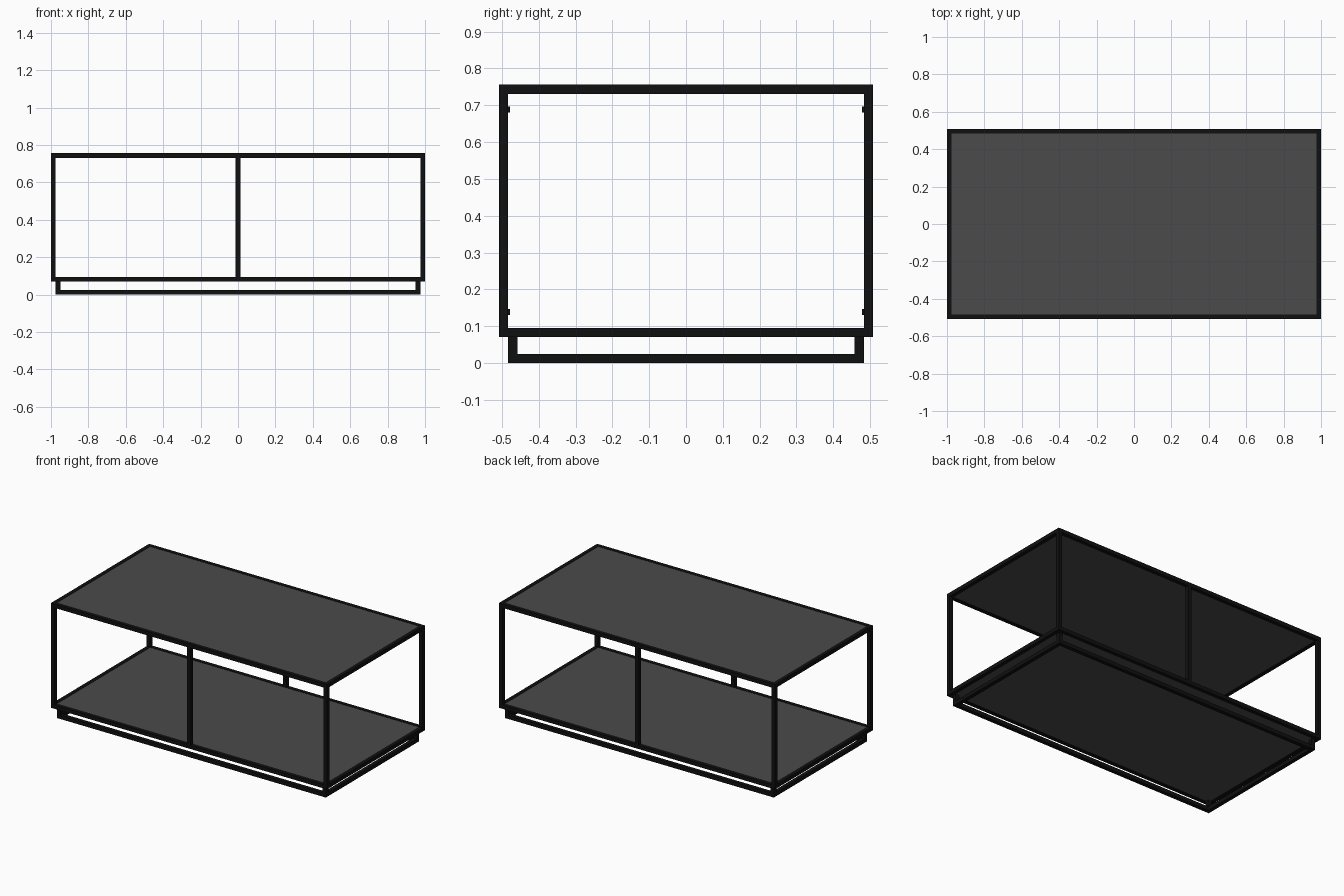
import bpy

if "Cube" in bpy.data.objects:
    bpy.data.objects.remove(bpy.data.objects["Cube"])

HX, HY, H = 1.0, 0.508, 0.756   # half width, half depth, height
T = 0.025                       # square tube thickness
BASE_H = 0.07                   # underside of shelf frame
INSET = 0.025                   # base is set in from the frame


def material(name, value):
    m = bpy.data.materials.new(name)
    m.diffuse_color = (value, value, value, 1)
    m.use_nodes = True
    m.node_tree.nodes["Principled BSDF"].inputs["Base Color"].default_value = m.diffuse_color
    return m


black = material("black_metal", 0.005)
dark = material("dark_panel", 0.07)


def box(name, lo, hi, mat):
    bpy.ops.mesh.primitive_cube_add(size=1, location=[(a + b) / 2 for a, b in zip(lo, hi)])
    o = bpy.context.object
    o.name = name
    o.scale = [b - a for a, b in zip(lo, hi)]
    bpy.ops.object.transform_apply(location=False, rotation=False, scale=True)
    o.data.materials.append(mat)
    return o


def ring(name, hx, hy, z):
    # rectangular frame of four tubes
    for s, side in ((-1, "front"), (1, "back")):
        y = s * (hy - T / 2)
        box(f"{name}_{side}_rail", (-hx, y - T / 2, z), (hx, y + T / 2, z + T), black)
    for s, side in ((-1, "left"), (1, "right")):
        x = s * (hx - T / 2)
        box(f"{name}_{side}_rail", (x - T / 2, -hy + T, z), (x + T / 2, hy - T, z + T), black)


def posts(name, xs, hy, z0, z1):
    for x in xs:
        for s in (-1, 1):
            y = s * (hy - T / 2)
            box(name, (x - T / 2, y - T / 2, z0), (x + T / 2, y + T / 2, z1), black)


# Frames
ring("top", HX, HY, H - T)
ring("shelf", HX, HY, BASE_H)
ring("base", HX - INSET, HY - INSET, 0)

# Uprights and short base legs
cx = HX - T / 2
posts("upright", (-cx, 0, cx), HY, BASE_H + T, H - T)
bx = cx - INSET
posts("base_leg", (-bx, bx), HY - INSET, T, BASE_H)

# Panels set into the top and shelf frames
for name, z in (("top_panel", H - T), ("shelf_panel", BASE_H)):
    box(name, (-HX + T, -HY + T, z + 0.004), (HX - T, HY - T, z + T - 0.002), dark)

# Small pegs on the inner faces of the middle uprights
for s in (-1, 1):
    for z in (0.139, 0.688):
        y = s * (HY - T - 0.002)
        box("peg", (-0.008, y - 0.003, z - 0.008), (0.008, y + 0.003, z + 0.008), black)
